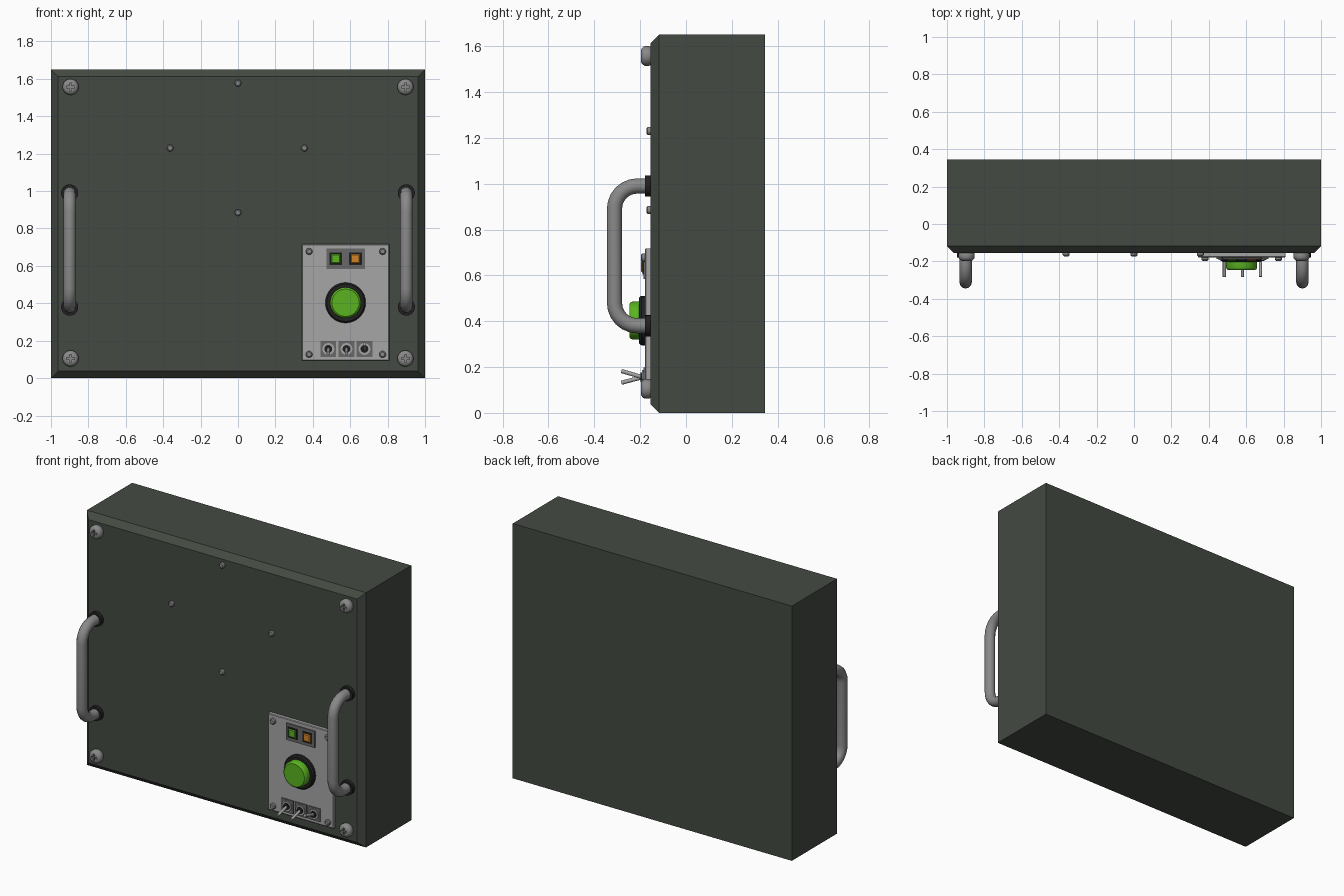
import bpy, bmesh, math
from mathutils import Vector

if "Cube" in bpy.data.objects:
    bpy.data.objects.remove(bpy.data.objects["Cube"])

FACE = -0.155    # front face of the case
PLATE = -0.179   # front face of the control plate


def material(name, rgb):
    m = bpy.data.materials.new(name)
    m.diffuse_color = (*rgb, 1)
    m.use_nodes = True
    m.node_tree.nodes["Principled BSDF"].inputs["Base Color"].default_value = m.diffuse_color
    return m


DARK = material("dark_green_grey", (0.058, 0.068, 0.055))
BLACK = material("black", (0.015, 0.015, 0.015))
STEEL = material("steel", (0.25, 0.25, 0.25))
LIGHT = material("light_steel", (0.38, 0.38, 0.38))
MID = material("mid_grey", (0.14, 0.14, 0.14))
GREEN = material("green", (0.1, 0.45, 0.015))
ORANGE = material("orange", (0.65, 0.22, 0.02))


def smooth(ob, angle=35):
    bpy.ops.object.select_all(action='DESELECT')
    ob.select_set(True)
    bpy.context.view_layer.objects.active = ob
    bpy.ops.object.shade_smooth_by_angle(angle=math.radians(angle))


def finish(name, bm, mat=None):
    bmesh.ops.recalc_face_normals(bm, faces=bm.faces)
    me = bpy.data.meshes.new(name)
    bm.to_mesh(me)
    bm.free()
    ob = bpy.data.objects.new(name, me)
    bpy.context.collection.objects.link(ob)
    if mat:
        me.materials.append(mat)
    return ob


def box(name, x, z, w, h, back, front, mat, chamfer=0.0):
    """Box from y=back to y=front; chamfer slopes the edges of the front face."""
    bm = bmesh.new()
    loops = [(back, 0), (front + chamfer, 0)] + ([(front, chamfer)] if chamfer else [])
    rings = [[bm.verts.new((x + sx * (w / 2 - c), y, z + sz * (h / 2 - c)))
              for sx, sz in ((-1, -1), (1, -1), (1, 1), (-1, 1))] for y, c in loops]
    for a, b in zip(rings, rings[1:]):
        for i in range(4):
            bm.faces.new((a[i], a[i - 1], b[i - 1], b[i]))
    bm.faces.new(rings[0])
    bm.faces.new(rings[-1])
    return finish(name, bm, mat)


def turned(name, x, z, profile, mat, n=24):
    """Solid turned around the y axis; profile is (radius, y) from back to front."""
    bm = bmesh.new()
    rings = [[bm.verts.new((x + r * math.cos(2 * math.pi * i / n), y,
                            z + r * math.sin(2 * math.pi * i / n)))
              for i in range(n)] for r, y in profile]
    for a, b in zip(rings, rings[1:]):
        for i in range(n):
            bm.faces.new((a[i], a[i - 1], b[i - 1], b[i]))
    bm.faces.new(rings[0])
    bm.faces.new(rings[-1])
    ob = finish(name, bm, mat)
    smooth(ob)
    return ob


def tube(name, points, radius, mat):
    """Round bar along a list of points."""
    cu = bpy.data.curves.new(name, 'CURVE')
    cu.dimensions = '3D'
    cu.bevel_depth = radius
    cu.bevel_resolution = 4
    cu.use_fill_caps = True
    sp = cu.splines.new('POLY')
    sp.points.add(len(points) - 1)
    for p, co in zip(sp.points, points):
        p.co = (*co, 1)
    ob = bpy.data.objects.new(name, cu)
    bpy.context.collection.objects.link(ob)
    bpy.ops.object.select_all(action='DESELECT')
    ob.select_set(True)
    bpy.context.view_layer.objects.active = ob
    bpy.ops.object.convert(target='MESH')
    ob = bpy.context.object
    ob.data.materials.clear()
    ob.data.materials.append(mat)
    smooth(ob)
    return ob


# Case with chamfered front edges
box("case", 0, 0.825, 2, 1.65, 0.345, FACE, DARK, 0.037)

# Carrying handles with black collars
R, TOP, LOW, OUT = 0.1, 0.99, 0.38, -0.312
for side, sx in (("left", -0.9), ("right", 0.9)):
    arc = [math.radians(a) for a in range(0, 91, 15)]
    path = [(sx, FACE, TOP)]
    path += [(sx, OUT + R - R * math.sin(a), TOP - R + R * math.cos(a)) for a in arc]
    path += [(sx, OUT + R - R * math.cos(a), LOW + R - R * math.sin(a)) for a in arc]
    path += [(sx, FACE, LOW)]
    tube(side + "_handle", path, 0.033, STEEL)
    for end, z in (("upper", TOP), ("lower", LOW)):
        turned(f"{side}_{end}_collar", sx, z, [(0.046, FACE + 0.01), (0.046, -0.179)], BLACK)


# Corner bolts with a cross recess
def cross_bolt(name, x, z):
    bolt = turned(name, x, z, [(0.036, FACE + 0.01), (0.043, -0.162), (0.043, -0.18),
                               (0.037, -0.19), (0.026, -0.197)], STEEL)
    a, b = 0.005, 0.022
    outline = [(a, a), (a, b), (-a, b), (-a, a), (-b, a), (-b, -a),
               (-a, -a), (-a, -b), (a, -b), (a, -a), (b, -a), (b, a)]
    bm = bmesh.new()
    f = bm.faces.new([bm.verts.new((x + u, -0.21, z + v)) for u, v in outline])
    ext = bmesh.ops.extrude_face_region(bm, geom=[f])
    bmesh.ops.translate(bm, vec=(0, 0.026, 0),
                        verts=[v for v in ext["geom"] if isinstance(v, bmesh.types.BMVert)])
    cutter = finish("cross_cutter", bm)
    cutter.hide_render = True
    mod = bolt.modifiers.new("cross", 'BOOLEAN')
    mod.operation = 'DIFFERENCE'
    mod.object = cutter
    bpy.context.view_layer.objects.active = bolt
    bpy.ops.object.modifier_apply(modifier=mod.name)
    bpy.data.objects.remove(cutter)
    smooth(bolt)


for x in (-0.895, 0.895):
    for z in (0.105, 1.557):
        cross_bolt("corner_bolt", x, z)


# Small rivets on the face and on the control plate
def rivet(name, x, z, base):
    turned(name, x, z, [(0.018, base + 0.005), (0.018, base - 0.012),
                        (0.012, base - 0.018)], STEEL, 16)


for x, z in ((0, 1.577), (-0.363, 1.23), (0.355, 1.23), (0, 0.885)):
    rivet("face_rivet", x, z, FACE)
box("control_plate", 0.575, 0.405, 0.468, 0.624, FACE + 0.005, PLATE, LIGHT, 0.004)
for x in (0.38, 0.773):
    for z in (0.127, 0.677):
        rivet("plate_rivet", x, z, PLATE)

# Indicator lamps
box("lamp_housing", 0.577, 0.638, 0.205, 0.108, PLATE + 0.005, -0.186, MID)
for name, x, mat in (("green", 0.522, GREEN), ("orange", 0.628, ORANGE)):
    box(name + "_lamp_bezel", x, 0.638, 0.068, 0.068, -0.184, -0.19, BLACK)
    box(name + "_lamp", x, 0.638, 0.05, 0.05, -0.188, -0.197, mat, 0.005)

# Push button in a black ring
turned("button_ring", 0.575, 0.403, [(0.108, PLATE + 0.005), (0.108, -0.195),
                                     (0.1, -0.204), (0.085, -0.204)], BLACK, 32)
turned("push_button", 0.575, 0.403, [(0.083, -0.2), (0.083, -0.233), (0.08, -0.241),
                                     (0.073, -0.246)], GREEN, 32)

# Toggle switches, two down and one up
for x, tilt in ((0.483, -0.023), (0.58, -0.023), (0.676, 0.025)):
    box("toggle_plate", x, 0.156, 0.084, 0.084, PLATE + 0.005, -0.186, MID)
    turned("toggle_nut", x, 0.156, [(0.032, -0.184), (0.032, -0.193)], LIGHT, 16)
    turned("toggle_socket", x, 0.156, [(0.021, -0.19), (0.021, -0.199)], BLACK, 16)
    tube("toggle_lever", [(x, -0.19, 0.156), (x, -0.276, 0.156 + tilt),
                          (x, -0.282, 0.156 + tilt * 1.07)], 0.009, LIGHT)
